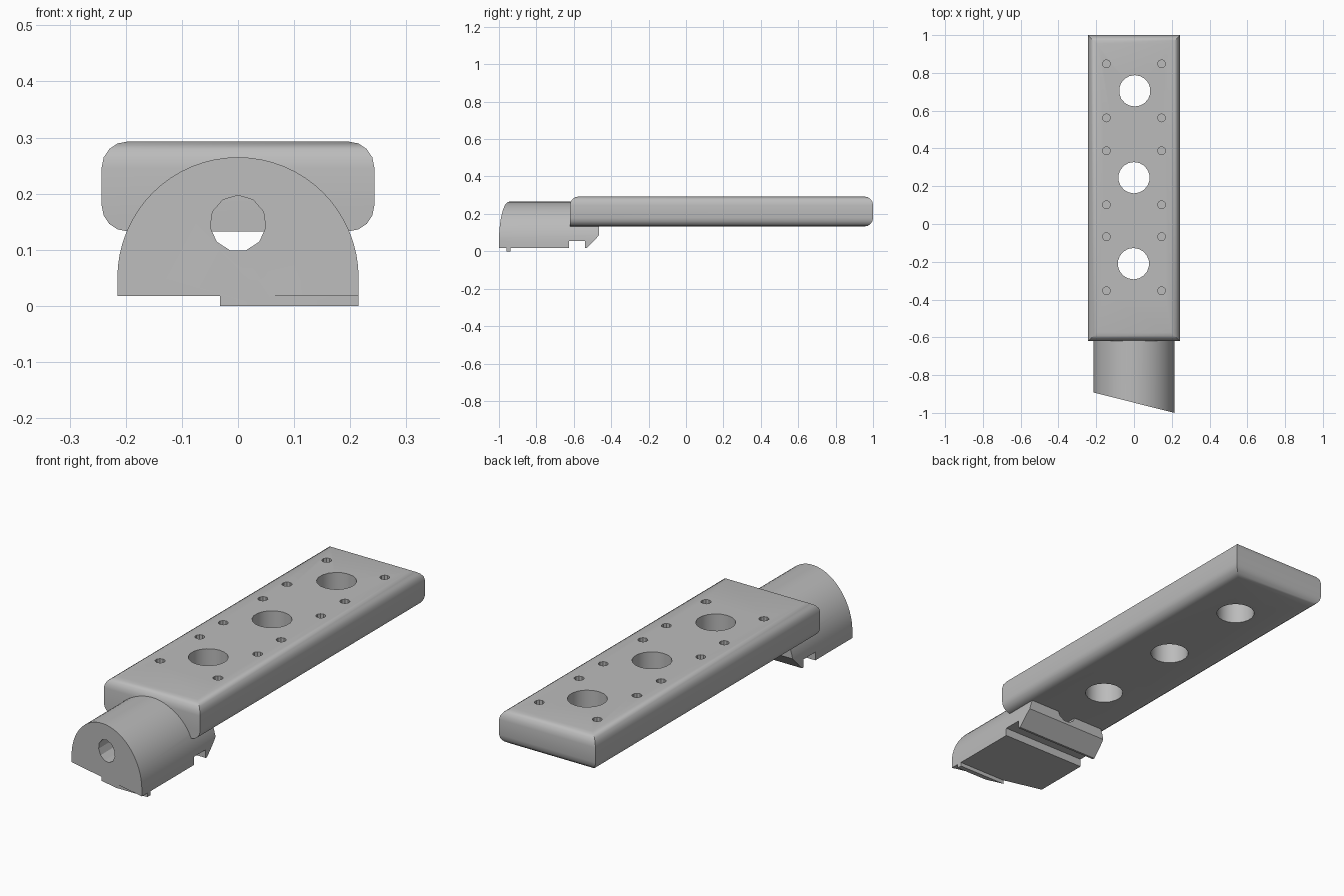
import bpy, bmesh, math
from mathutils import Vector

if "Cube" in bpy.data.objects:
    bpy.data.objects.remove(bpy.data.objects["Cube"], do_unlink=True)

grey = bpy.data.materials.new("light grey")
grey.use_nodes = True
grey.diffuse_color = (0.5, 0.5, 0.5, 1)
grey.node_tree.nodes["Principled BSDF"].inputs["Base Color"].default_value = (0.5, 0.5, 0.5, 1)


def add_object(name, bm):
    bmesh.ops.recalc_face_normals(bm, faces=bm.faces)
    mesh = bpy.data.meshes.new(name)
    bm.to_mesh(mesh)
    bm.free()
    obj = bpy.data.objects.new(name, mesh)
    bpy.context.collection.objects.link(obj)
    return obj


def prism(name, outline, axis, start, end):
    """Extrude a 2D outline along axis 0, 1 or 2."""
    bm = bmesh.new()
    verts = []
    for u, v in outline:
        co = [u, v]
        co.insert(axis, start)
        verts.append(bm.verts.new(co))
    face = bm.faces.new(verts)
    ext = bmesh.ops.extrude_face_region(bm, geom=[face])["geom"]
    move = Vector((0, 0, 0))
    move[axis] = end - start
    bmesh.ops.translate(bm, vec=move, verts=[g for g in ext if isinstance(g, bmesh.types.BMVert)])
    return add_object(name, bm)


def circle(cx, cy, r, count):
    return [(cx + r * math.sin(2 * math.pi * i / count),
             cy + r * math.cos(2 * math.pi * i / count)) for i in range(count)]


def combine(obj, tool, operation):
    tool.hide_render = True
    mod = obj.modifiers.new("cut", "BOOLEAN")
    mod.object, mod.operation, mod.solver = tool, operation, "EXACT"
    bpy.context.view_layer.objects.active = obj
    bpy.ops.object.modifier_apply(modifier=mod.name)
    bpy.data.objects.remove(tool, do_unlink=True)


def finish(obj):
    obj.data.materials.clear()
    obj.data.materials.append(grey)
    bpy.ops.object.select_all(action="DESELECT")
    obj.select_set(True)
    bpy.context.view_layer.objects.active = obj
    bpy.ops.object.shade_smooth_by_angle(angle=math.radians(30))


# Plate: long bar, rounded along its horizontal edges except the lower front one
W, FRONT, BACK, LOW, TOP = 0.243, -0.62, 1.0, 0.133, 0.293
bm = bmesh.new()
bmesh.ops.create_cube(bm, size=1)
for v in bm.verts:
    v.co = (v.co.x * 2 * W, FRONT if v.co.y < 0 else BACK, LOW if v.co.z < 0 else TOP)
round_edges = []
for e in bm.edges:
    a, b = (v.co for v in e.verts)
    mid = (a + b) / 2
    lower_front = mid.y < FRONT + 0.01 and mid.z < LOW + 0.01
    if abs(a.z - b.z) < 0.01 and not lower_front:
        round_edges.append(e)
bmesh.ops.bevel(bm, geom=round_edges, offset=0.046, segments=4, profile=0.5, affect="EDGES")
plate = add_object("plate", bm)

# Three large through holes, and blind screw holes either side of them
for x, y in ((0.004, 0.705), (0, 0.245), (-0.003, -0.21)):
    combine(plate, prism("hole_cutter", circle(x, y, 0.083, 18), 2, 0, 0.4), "DIFFERENCE")
    for dy in (-0.143, 0.143):
        for sx in (-0.146, 0.146):
            cutter = prism("screw_cutter", circle(sx, y + dy, 0.021, 10), 2, 0.2, 0.4)
            combine(plate, cutter, "DIFFERENCE")
finish(plate)

# Clamp body: arched section, shaped from the side, with a slanted front
R, CZ = 0.215, 0.05
arch = [(R * math.cos(math.pi * i / 32), CZ + R * math.sin(math.pi * i / 32)) for i in range(33)]
body = prism("clamp_body", arch + [(-R, -0.1), (R, -0.1)], 1, -1.1, -0.3)
side = [(-1.2, 0.018), (-0.96, 0.018), (-0.96, 0), (-0.938, 0), (-0.938, 0.018),
        (-0.625, 0.018), (-0.625, 0.055), (-0.54, 0.055), (-0.54, 0.018), (-0.53, 0.018),
        (-0.465, 0.085), (-0.465, 0.15), (-0.585, 0.15), (-0.585, 0.4), (-1.2, 0.4)]
combine(body, prism("side_shape", side, 0, -0.5, 0.5), "INTERSECT")
slant = (1.0 - 0.892) / (2 * R)
plan = [(s * 0.4, -0.946 - slant * s * 0.4) for s in (-1, 1)] + [(0.4, 0), (-0.4, 0)]
combine(body, prism("plan_shape", plan, 2, -0.5, 0.5), "INTERSECT")

# Bore running the length of the clamp body
combine(body, prism("bore_cutter", circle(0, 0.147, 0.05, 11), 1, -1.2, -0.3), "DIFFERENCE")
finish(body)
